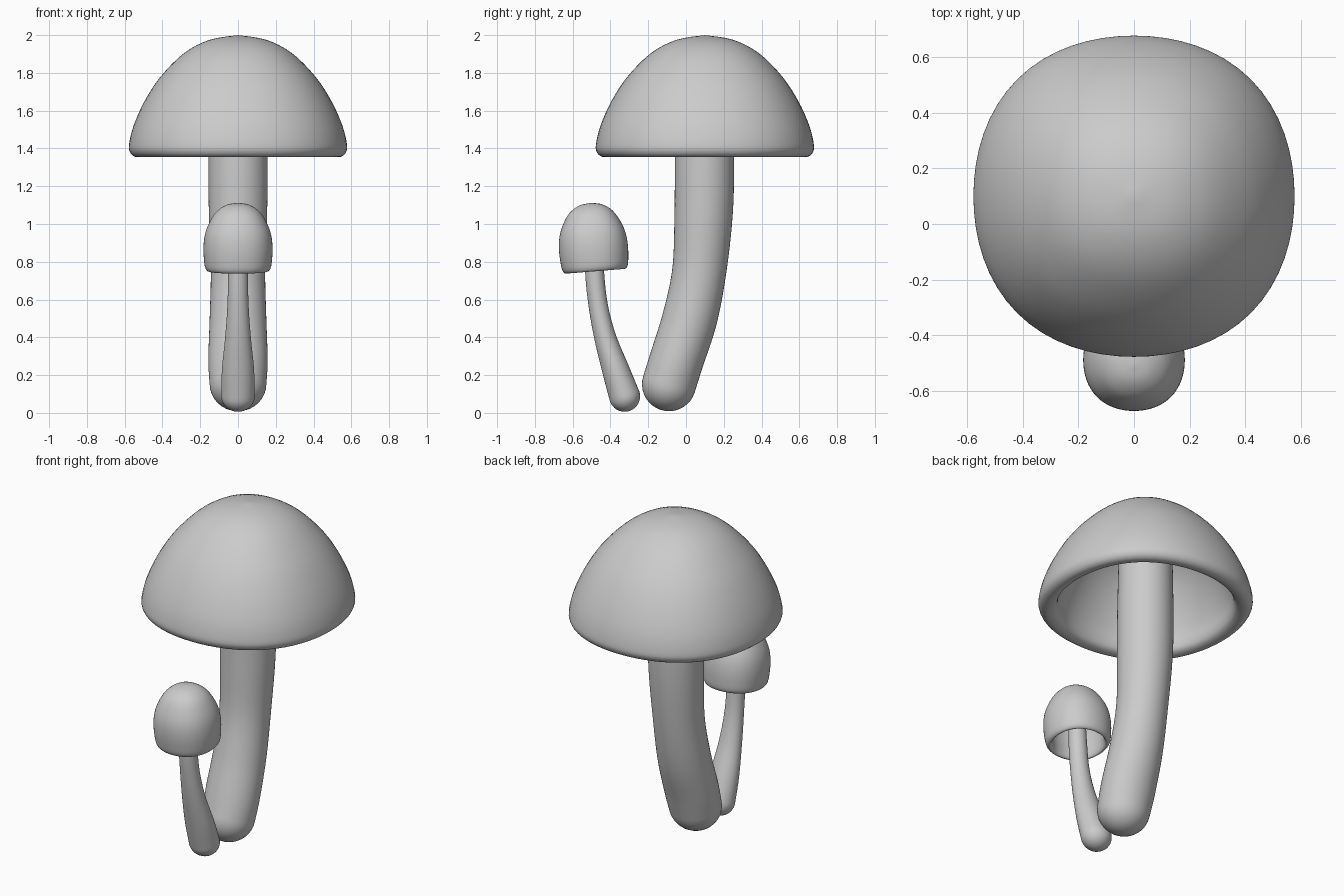
import bpy, bmesh, math
from mathutils import Vector, Matrix

if "Cube" in bpy.data.objects:
    bpy.data.objects.remove(bpy.data.objects["Cube"])

SEG = 64


def smooth(pts, n=4):
    """Catmull-Rom resampling of a list of tuples."""
    v = [Vector(p) for p in pts]
    out = []
    for i in range(len(v) - 1):
        p0, p1, p2, p3 = v[max(i - 1, 0)], v[i], v[i + 1], v[min(i + 2, len(v) - 1)]
        for k in range(n):
            t = k / n
            out.append(0.5 * (2 * p1 + (p2 - p0) * t + (2 * p0 - 5 * p1 + 4 * p2 - p3) * t ** 2
                              + (3 * p1 - p0 - 3 * p2 + p3) * t ** 3))
    return out + [v[-1]]


def skin(name, rings):
    """Join rings of points with quads; rings of zero size become poles."""
    bm = bmesh.new()
    rows = [[bm.verts.new(p) for p in ring] for ring in rings]
    for a, b in zip(rows, rows[1:]):
        for i in range(SEG):
            j = (i + 1) % SEG
            bm.faces.new((a[i], a[j], b[j], b[i]))
    bmesh.ops.remove_doubles(bm, verts=bm.verts, dist=1e-5)
    bmesh.ops.recalc_face_normals(bm, faces=bm.faces)
    for f in bm.faces:
        f.smooth = True
    me = bpy.data.meshes.new(name)
    bm.to_mesh(me)
    bm.free()
    ob = bpy.data.objects.new(name, me)
    bpy.context.collection.objects.link(ob)
    return ob


def cap(name, profile, base, tilt=0.0):
    """Hollow dome, turned with a very slightly squared outline."""
    m = Matrix.Translation(base) @ Matrix.Rotation(tilt, 4, 'X')
    rings = []
    for r, z in smooth(profile):
        r = max(r, 0) if r > 1e-4 else 0
        ring = []
        for i in range(SEG):
            a = math.tau * i / SEG
            q = r * (1 + 0.0145 * (1 - math.cos(4 * a)))
            ring.append(m @ Vector((q * math.cos(a), q * math.sin(a), z)))
        rings.append(ring)
    return skin(name, rings)


def stem(name, path):
    """Bent stalk: path of (y, z, x radius, side radius), rounded lower end."""
    pts = smooth(path, 6)
    tangents = []
    for i in range(len(pts)):
        d = pts[min(i + 1, len(pts) - 1)] - pts[max(i - 1, 0)]
        tangents.append(Vector((0, d[0], d[1])).normalized())
    spec = []
    y, z, rx, ry = pts[0]
    for k in range(9):                       # rounded foot
        a = math.pi / 2 * k / 9
        c = Vector((0, y, z)) - tangents[0] * ry * math.cos(a)
        spec.append((c, tangents[0], rx * math.sin(a), ry * math.sin(a)))
    for p, t in zip(pts, tangents):
        spec.append((Vector((0, p[0], p[1])), t, p[2], p[3]))
    spec.append((Vector((0, pts[-1][0], pts[-1][1])), tangents[-1], 0, 0))
    rings = []
    for c, t, rx, ry in spec:
        side = Vector((0, t.z, -t.y))
        rings.append([c + Vector((rx * math.cos(a), 0, 0)) + side * ry * math.sin(a)
                      for a in (math.tau * i / SEG for i in range(SEG))])
    return skin(name, rings)


# Large mushroom cap: outside, rolled rim, hollow inside
cap("large_cap",
    [(0, .645), (.15, .62), (.285, .55), (.41, .425), (.495, .295), (.553, .165),
     (.577, .065), (.572, .025), (.55, .003), (.52, 0), (.49, .015), (.475, .05),
     (.465, .12), (.42, .24), (.345, .37), (.24, .475), (.125, .54), (0, .56)],
    (0, .1, 1.355))

# Small mushroom cap, leaning slightly
cap("small_cap",
    [(0, .362), (.06, .352), (.115, .315), (.154, .253), (.176, .19), (.183, .12),
     (.179, .05), (.172, .015), (.158, 0), (.145, .008), (.139, .04),
     (.142, .11), (.136, .18), (.115, .245), (.07, .295), (0, .312)],
    (0, -.48, .75), math.radians(4.6))

# Stalks
stem("large_stem",
     [(-.09, .152, .15, .143), (-.05, .28, .157, .143), (.02, .5, .15, .145),
      (.07, .75, .144, .143), (.093, 1.05, .154, .154), (.098, 1.34, .156, .156),
      (.1, 1.88, .145, .145)])
stem("small_stem",
     [(-.325, .088, .088, .082), (-.373, .23, .085, .072), (-.428, .4, .068, .058),
      (-.465, .57, .056, .051), (-.484, .75, .052, .05), (-.498, 1.07, .045, .045)])
